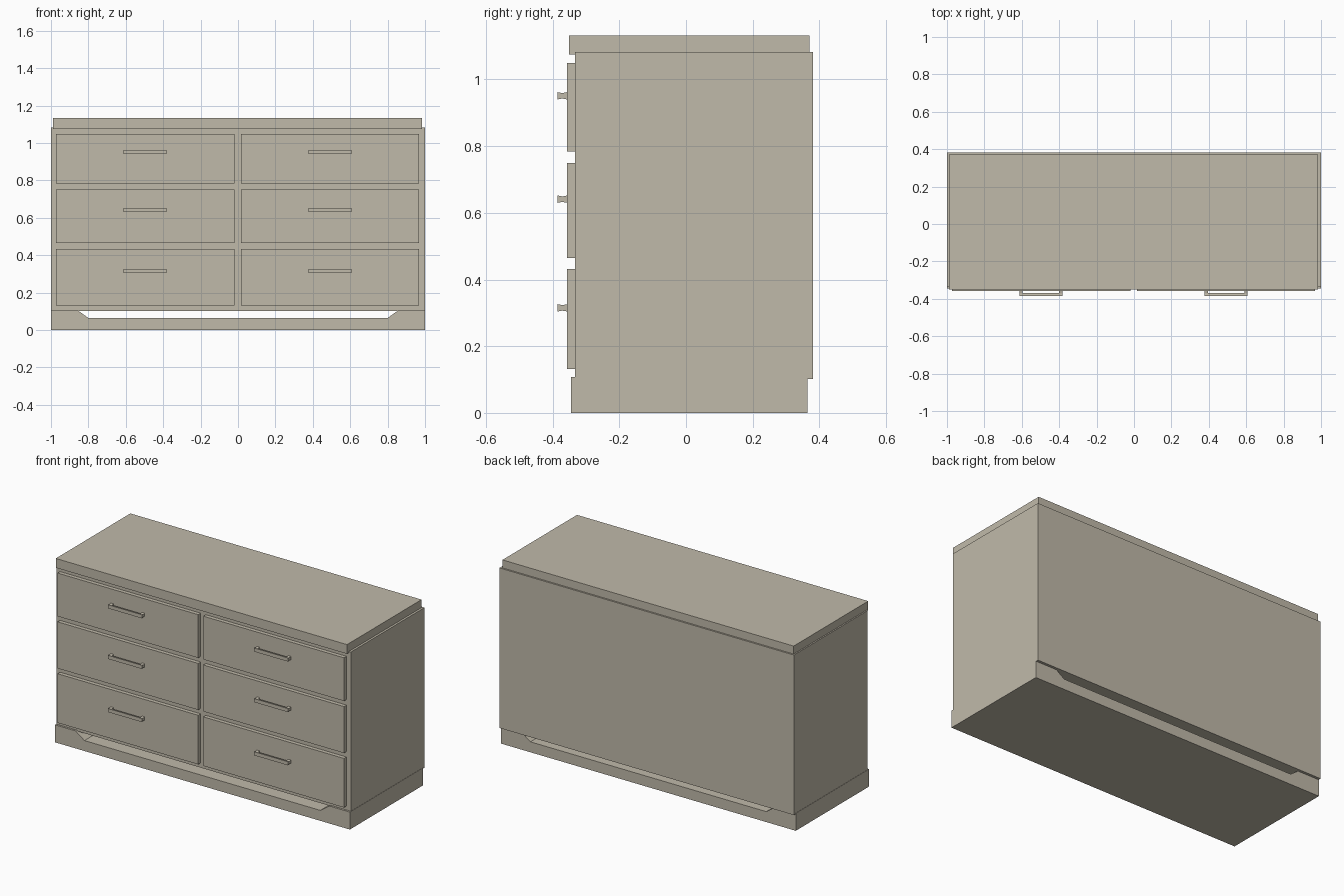
import bpy, bmesh

if "Cube" in bpy.data.objects:
    bpy.data.objects.remove(bpy.data.objects["Cube"])

mat = bpy.data.materials.new("warm_beige")
mat.diffuse_color = (0.53, 0.49, 0.40, 1)
mat.use_nodes = True
mat.node_tree.nodes["Principled BSDF"].inputs["Base Color"].default_value = mat.diffuse_color


def finish(name, bm):
    bmesh.ops.recalc_face_normals(bm, faces=bm.faces)
    me = bpy.data.meshes.new(name)
    bm.to_mesh(me)
    bm.free()
    me.materials.append(mat)
    ob = bpy.data.objects.new(name, me)
    bpy.context.collection.objects.link(ob)
    return ob


def box(name, x, y, z):
    bm = bmesh.new()
    bmesh.ops.create_cube(bm, size=1)
    for v in bm.verts:
        v.co = (x[v.co.x > 0], y[v.co.y > 0], z[v.co.z > 0])
    return finish(name, bm)


def prism(bm, loop, vec):
    # extrude a closed outline along vec
    f = bm.faces.new([bm.verts.new(p) for p in loop])
    ext = bmesh.ops.extrude_face_region(bm, geom=[f])["geom"]
    bmesh.ops.translate(bm, vec=vec, verts=[g for g in ext if isinstance(g, bmesh.types.BMVert)])


# plinth with a shallow chamfered opening running front to back
bm = bmesh.new()
outline = [(-1, 0), (1, 0), (1, .107), (.86, .107), (.80, .064),
           (-.80, .064), (-.86, .107), (-1, .107)]
prism(bm, [(x, -.345, z) for x, z in outline], (0, .71, 0))
finish("plinth", bm)

# carcass and top slab
box("carcass", (-.9985, .9985), (-.333, .381), (.102, 1.083))
box("top_slab", (-.99, .985), (-.351, .371), (1.075, 1.132))


def handle(name, cx, cz):
    bm = bmesh.new()
    # grip bar
    bar = [(-.385, -.011), (-.370, -.008), (-.370, .008), (-.385, .011)]
    prism(bm, [(cx - .115, y, cz + z) for y, z in bar], (.23, 0, 0))
    # flared feet joining the bar to the drawer
    leg = [(-.372, -.008), (-.356, -.011), (-.356, .011), (-.372, .008)]
    for x in (cx - .115, cx + .097):
        prism(bm, [(x, y, cz + z) for y, z in leg], (.018, 0, 0))
    finish(name, bm)


# two columns of three drawers
rows = [("lower", .131, .432, .315), ("middle", .465, .750, .641), ("upper", .784, 1.049, .951)]
cols = [("left", -.974, -.020, -.498), ("right", .015, .969, .493)]
for row, z0, z1, hz in rows:
    for col, x0, x1, hx in cols:
        box(f"{row}_{col}_drawer", (x0, x1), (-.357, -.330), (z0, z1))
        handle(f"{row}_{col}_handle", hx, hz)
